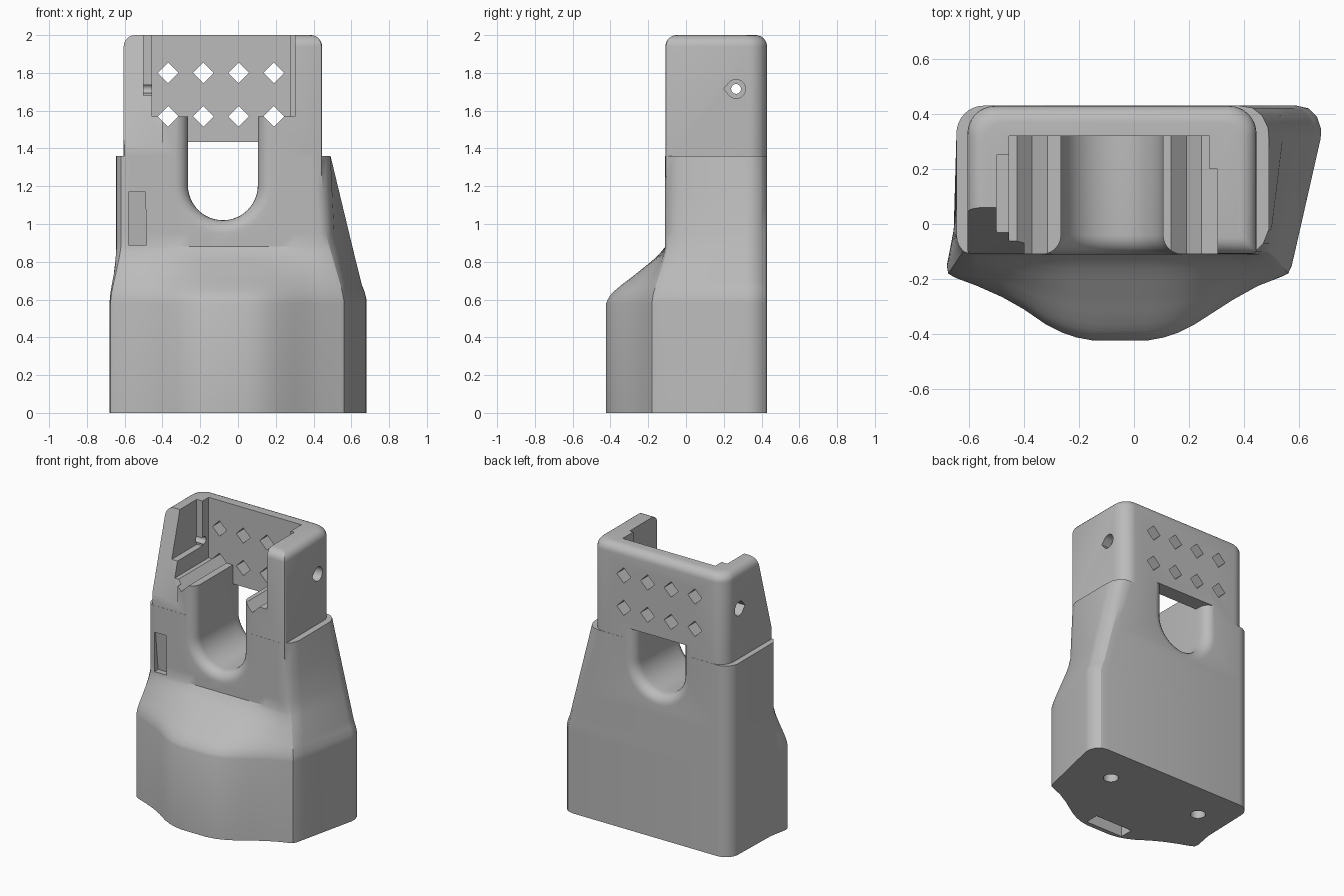
import bpy, bmesh, math

if "Cube" in bpy.data.objects:
    bpy.data.objects.remove(bpy.data.objects["Cube"])

grey = bpy.data.materials.new("plain_grey")
grey.diffuse_color = (0.5, 0.5, 0.5, 1)
grey.use_nodes = True
grey.node_tree.nodes["Principled BSDF"].inputs["Base Color"].default_value = grey.diffuse_color


def loft(name, rings):
    """Closed solid through rings of equal point count."""
    bm = bmesh.new()
    vs = [[bm.verts.new(p) for p in r] for r in rings]
    n = len(vs[0])
    for a, b in zip(vs, vs[1:]):
        for i in range(n):
            bm.faces.new((a[i], a[(i + 1) % n], b[(i + 1) % n], b[i]))
    bm.faces.new(vs[0])
    bm.faces.new(vs[-1])
    bmesh.ops.recalc_face_normals(bm, faces=bm.faces)
    me = bpy.data.meshes.new(name)
    bm.to_mesh(me)
    bm.free()
    ob = bpy.data.objects.new(name, me)
    bpy.context.collection.objects.link(ob)
    return ob


def block(name, x0, x1, y0, y1, z0, z1):
    return loft(name, [[(x0, y0, z), (x1, y0, z), (x1, y1, z), (x0, y1, z)] for z in (z0, z1)])


def along_x(name, prof, x0, x1):
    return loft(name, [[(x, y, z) for y, z in prof] for x in (x0, x1)])


def arc(cx, cy, r, a0, a1, n):
    return [(cx + r * math.cos(math.radians(a0 + (a1 - a0) * i / n)),
             cy + r * math.sin(math.radians(a0 + (a1 - a0) * i / n))) for i in range(n + 1)]


def blend(keys, z):
    if z <= keys[0][0]:
        return keys[0][1]
    for (a, u), (b, v) in zip(keys, keys[1:]):
        if z <= b:
            return u + (v - u) * (z - a) / (b - a)
    return keys[-1][1]


# Lower body: bulged foot blending into a plain rounded block
bulge = [(.58, 0), (.61, .04), (.64, .12), (.68, .27), (.72, .44), (.76, .6), (.8, .76), (.84, .9), (.88, 1)]
right_front = [(.6, 0), (.66, .1), (.95, .8), (1.36, 1)]
right_back = [(.6, 0), (.64, .05), (.68, .13), (1.36, 1)]
foot = [(x, y, x, y, bulge, bulge) for x, y in arc(-.545, .33, .1, 90, 180, 8)]
foot += [(*p, bulge, bulge) for p in (
    (-.655, -.02, -.645, -.04), (-.672, -.11, -.643, -.06), (-.68, -.15, -.635, -.08),
    (-.675, -.18, -.62, -.1), (-.65, -.195, -.59, -.11))]
foot += [(x, y, x, -.11, bulge, bulge) for x, y in (
    (-.57, -.225), (-.48, -.265), (-.4, -.31), (-.32, -.365), (-.26, -.395), (-.21, -.412), (-.15, -.423),
    (.05, -.423), (.11, -.412), (.16, -.395), (.22, -.365), (.29, -.32))]
foot += [(*p, right_front, bulge) for p in (
    (.36, -.275, .34, -.11), (.45, -.225, .38, -.11), (.54, -.19, .41, -.11),
    (.56, -.18, .44, -.1), (.572, -.155, .47, -.07), (.585, -.1, .49, -.02))]
foot += [(*p, right_back, right_back) for p in (
    (.678, .31, .49, .31), (.68, .345, .487, .35), (.665, .39, .465, .395),
    (.635, .42, .43, .422), (.59, .43, .38, .43))]
levels = [0, .58, .6, .62, .64, .66, .68, .7, .72, .74, .76, .78, .8, .82, .84, .86, .88, .95, 1.15, 1.36]
body = loft("clip_housing", [[(bx + (tx - bx) * blend(kx, z), by + (ty - by) * blend(ky, z), z)
                              for bx, by, tx, ty, kx, ky in foot] for z in levels])


# Upper box with rounded top rim
def box_ring(d, z):
    x0, x1, y0, y1 = -.605 + d, .445 - d, -.109 + d, .429 - d
    rb, rf = .1 - d * .5, .012
    pts = (arc(x0 + rb, y1 - rb, rb, 90, 180, 8) + arc(x0 + rf, y0 + rf, rf, 180, 270, 2)
           + arc(x1 - rf, y0 + rf, rf, 270, 360, 2) + arc(x1 - rb, y1 - rb, rb, 0, 90, 8))
    return [(x, y, z) for x, y in pts]


R = .06
upper = loft("upper_box", [box_ring(0, 1.25)] + [
    box_ring(R * (1 - math.cos(math.radians(a))), 2 - R + R * math.sin(math.radians(a)))
    for a in range(0, 91, 15)])

cuts = []
# Cavity with stepped side walls
cuts.append(block("cavity", -.455, .275, -.6, .32, 1.57, 2.2))
cuts.append(block("cavity_right_step", .2, .303, -.61, .2, 1.5701, 2.21))
cuts.append(block("cavity_left_step", -.5, -.4, -.04, .25, 1.68, 2.22))
# Sloping front of the left wall
cuts.append(along_x("left_slope", [(-.124, 1.35), (.074, 2.05), (-.3, 2.05), (-.3, 1.35)], -.8, -.4))


# U channel, flared at front and back
def u_ring(y, off, top):
    r = .185 + off
    pts = [(-.08 - r, top)] + arc(-.08, 1.205, r, 180, 360, 24) + [(-.08 + r, top)]
    return [(x, y, z) for x, z in pts]


F = .07
flare = [(F * (1 - math.sin(math.radians(a))), F * (1 - math.cos(math.radians(a)))) for a in range(0, 91, 15)]
rings = [u_ring(-.6, F, 1.75)]
rings += [u_ring(-.11 + d, o, 1.75) for d, o in reversed(flare)]
rings += [u_ring(.32, 0, 1.75), u_ring(.3202, 0, 1.435)]
rings += [u_ring(.43 - d, o, 1.435) for d, o in flare]
rings += [u_ring(.6, F, 1.435)]
cuts.append(loft("channel", rings))

# Diamond holes; the lower row also grooves the cavity floor
for z, y0 in ((1.57, -.5), (1.8, .1)):
    for x in (-.37, -.183, .003, .19):
        s = .055
        cuts.append(loft("diamond", [[(x - s, y, z), (x, y, z - s), (x + s, y, z), (x, y, z + s)]
                                     for y in (y0, .7)]))

# Teardrop screw holes in the side walls
drop = arc(.265, 1.715, .05, -135, 135, 20) + [(.2, 1.715)]
pin = arc(.265, 1.715, .026, 0, 345, 23)
for a, b, c, d in ((.38, .6, .2, .5), (-.8, -.54, -.58, -.4)):
    cuts.append(along_x("teardrop", drop, a, b))
    cuts.append(along_x("pin_hole", pin, c, d))

# Front left notch
cuts.append(loft("notch", [[(-.58, -.3, z), (x, -.3, z), (x, y, z), (-.58, y, z)]
                           for z, x, y in ((.89, -.485, -.07), (1.17, -.49, -.1))]))

# Underside holes and slot
for x in (-.42, .33):
    cuts.append(loft("base_hole", [[(a, b, z) for a, b in arc(x, .155, .05, 0, 345, 23)] for z in (-.1, .4)]))
cuts.append(block("base_slot", -.22, .08, -.39, -.29, -.1, .3))

# Apply the union and the cuts
bpy.context.view_layer.objects.active = body
for ob, op in [(upper, "UNION")] + [(c, "DIFFERENCE") for c in cuts]:
    ob.hide_render = True
    m = body.modifiers.new("bool", "BOOLEAN")
    m.operation, m.solver, m.object = op, "EXACT", ob
    bpy.ops.object.modifier_apply(modifier=m.name)
    bpy.data.objects.remove(ob)

body.data.materials.clear()
body.data.materials.append(grey)
for p in body.data.polygons:
    p.material_index = 0
body.select_set(True)
bpy.ops.object.shade_smooth_by_angle(angle=math.radians(30))
